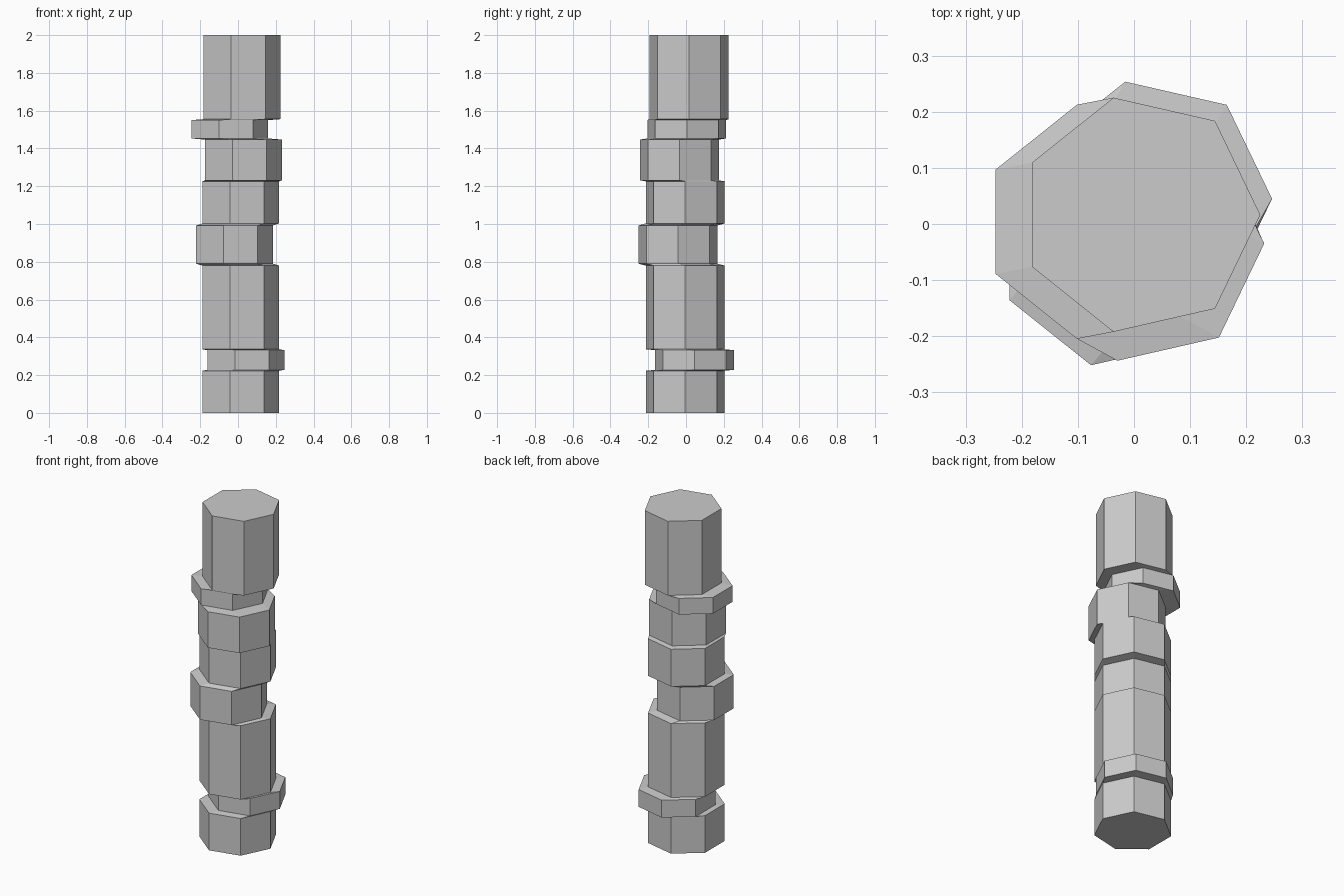
import bpy
import bmesh
import math

if "Cube" in bpy.data.objects:
    bpy.data.objects.remove(bpy.data.objects["Cube"])

SIDES = 7
RADIUS = 0.214

# One flat grey for the whole pillar
grey = bpy.data.materials.new("stone_grey")
grey.diffuse_color = (0.6, 0.6, 0.6, 1.0)
grey.use_nodes = True
grey.node_tree.nodes["Principled BSDF"].inputs["Base Color"].default_value = grey.diffuse_color

# Stacked drums: bottom z, top z, centre x, centre y
DRUMS = [
    (0.0, 0.223, 0.004, -0.004),
    (0.228, 0.332, 0.032, 0.045),
    (0.337, 0.78, 0.004, -0.004),
    (0.79, 0.992, -0.029, -0.043),
    (1.003, 1.226, 0.004, -0.004),
    (1.231, 1.447, 0.018, -0.035),
    (1.453, 1.55, -0.054, 0.004),
    (1.555, 2.0, 0.011, 0.0165),
]


def add_ring(bm, cx, cy, z):
    """Heptagon ring with one corner pointing to +x."""
    step = 2 * math.pi / SIDES
    return [bm.verts.new((cx + RADIUS * math.cos(i * step),
                          cy + RADIUS * math.sin(i * step), z))
            for i in range(SIDES)]


# Pillar: every drum is a pair of rings, with thin slanted ledges joining drums
bm = bmesh.new()
rings = []
for z0, z1, cx, cy in DRUMS:
    rings += [add_ring(bm, cx, cy, z0), add_ring(bm, cx, cy, z1)]

for low, high in zip(rings, rings[1:]):
    for i in range(SIDES):
        j = (i + 1) % SIDES
        bm.faces.new((low[i], low[j], high[j], high[i]))

# End caps
bm.faces.new(rings[0][::-1])
bm.faces.new(rings[-1])

mesh = bpy.data.meshes.new("pillar")
bm.to_mesh(mesh)
bm.free()
mesh.materials.append(grey)
pillar = bpy.data.objects.new("pillar", mesh)
bpy.context.collection.objects.link(pillar)
